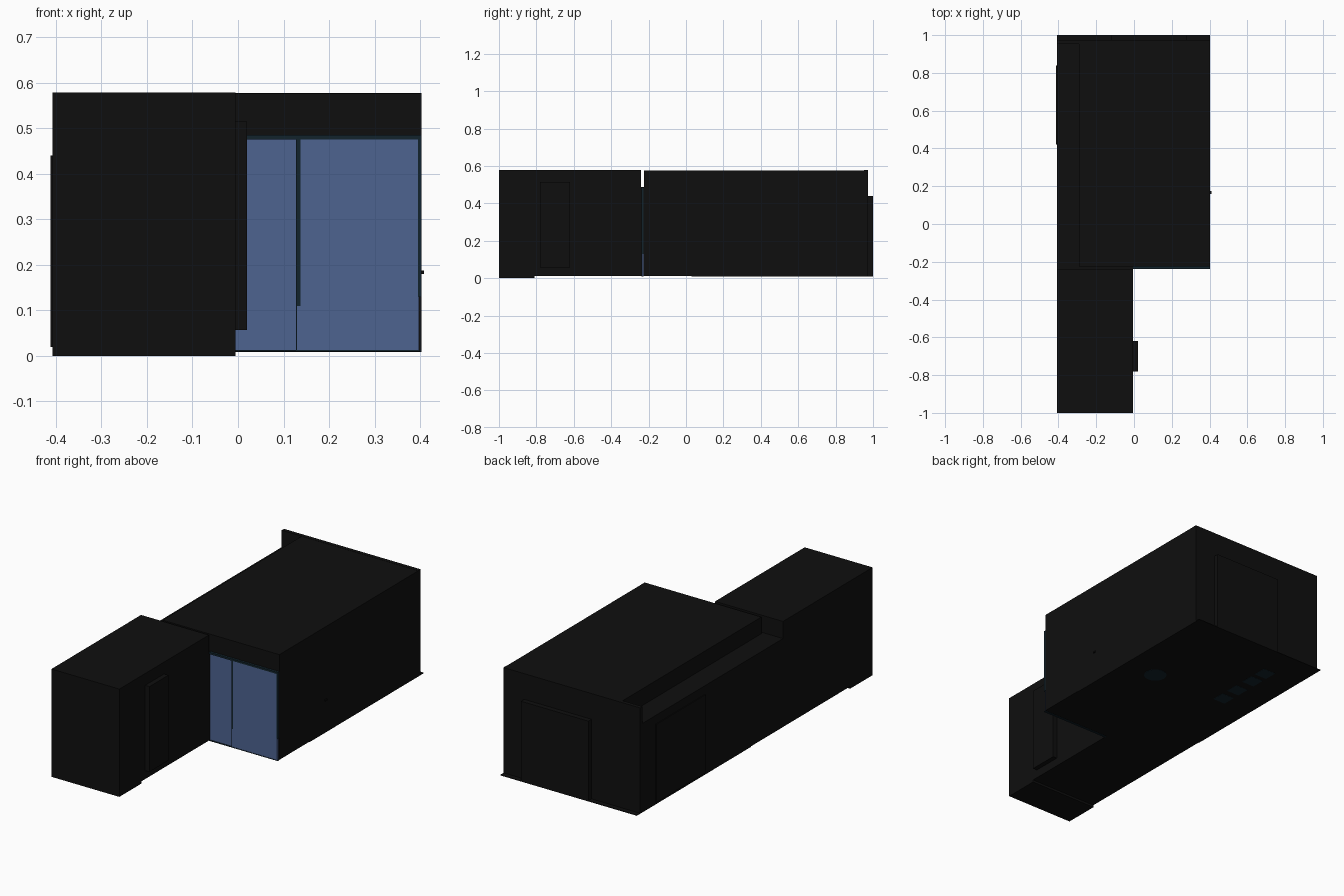
import bpy, bmesh, math

if "Cube" in bpy.data.objects:
    bpy.data.objects.remove(bpy.data.objects["Cube"])


def material(name, rgb):
    m = bpy.data.materials.new(name)
    m.diffuse_color = (*rgb, 1)
    m.use_nodes = True
    m.node_tree.nodes["Principled BSDF"].inputs["Base Color"].default_value = m.diffuse_color
    return m


BLACK = material("wall_black", (0.0048, 0.0048, 0.0048))
TEAL = material("frame_dark_teal", (0.006, 0.017, 0.025))
BLUE = material("glass_blue", (0.075, 0.125, 0.28))


def finish(name, bm, mat):
    mesh = bpy.data.meshes.new(name)
    bm.to_mesh(mesh)
    bm.free()
    mesh.materials.append(mat)
    ob = bpy.data.objects.new(name, mesh)
    bpy.context.collection.objects.link(ob)
    return ob


def box(name, x, y, z, mat=BLACK):
    """Box given by its (low, high) range on each axis."""
    bm = bmesh.new()
    bmesh.ops.create_cube(bm, size=1)
    for v in bm.verts:
        v.co = [r[0] if c < 0 else r[1] for c, r in zip(v.co, (x, y, z))]
    return finish(name, bm, mat)


L, R = -0.408, 0.403      # outer wall faces
BASE, TOP = 0.012, 0.579

# Narrow front wing with its entrance slab and side door panel
box("front_wing", (L, -0.005), (-1.0, -0.24), (BASE, TOP))
box("entrance_slab", (L, -0.005), (-1.0, -0.81), (0, BASE))
box("wing_side_door", (-0.005, 0.02), (-0.78, -0.62), (0.057, 0.515))

# Main hall: lower body, raised roof, tall back wall
box("hall_body", (L, R), (-0.226, 0.973), (BASE, 0.487))
box("hall_roof", (-0.29, R), (-0.225, 0.973), (0.487, 0.577))
box("hall_back_wall", (L, R), (0.953, 0.973), (0.487, 0.578))
box("wing_link", (L, -0.005), (-0.24, -0.226), (BASE, 0.487))
box("hall_floor", (L, R), (0.03, 1.0), (0.009, 0.0125))

# Back door, side panel and handle
box("back_door", (-0.12, 0.28), (0.973, 1.0), (0.0125, 0.44))
box("left_panel", (-0.412, L), (0.42, 0.84), (0.02, 0.44))
box("right_handle", (R, 0.409), (0.16, 0.175), (0.18, 0.188))

# Glazed front: two sliding panes in a dark frame
box("left_pane", (-0.005, 0.13), (-0.231, -0.226), (0.012, 0.476), BLUE)
box("right_pane", (0.13, 0.398), (-0.236, -0.226), (0.012, 0.476), BLUE)
box("window_head", (-0.005, R), (-0.238, -0.226), (0.476, 0.486), TEAL)
box("window_jamb", (0.396, R), (-0.238, -0.226), (0.13, 0.476), TEAL)
box("window_mullion", (0.127, 0.137), (-0.238, -0.226), (0.11, 0.476), TEAL)
box("mullion_foot", (0.127, 0.13), (-0.238, -0.226), (BASE, 0.11), TEAL)
box("window_sill", (-0.005, R), (-0.238, -0.226), (0.010, 0.013), TEAL)

# Furniture footprints showing on the underside
for i, y in enumerate((0.46, 0.57, 0.69, 0.79)):
    box(f"seat_base_{i + 1}", (-0.25, -0.175), (y - 0.037, y + 0.037),
        (0.0082, 0.0095), TEAL)

bm = bmesh.new()
bmesh.ops.create_cone(bm, cap_ends=True, segments=16, radius1=0.058,
                      radius2=0.058, depth=0.0013)
bmesh.ops.translate(bm, verts=bm.verts, vec=(0.21, 0.42, 0.00885))
finish("round_table_base", bm, TEAL)
